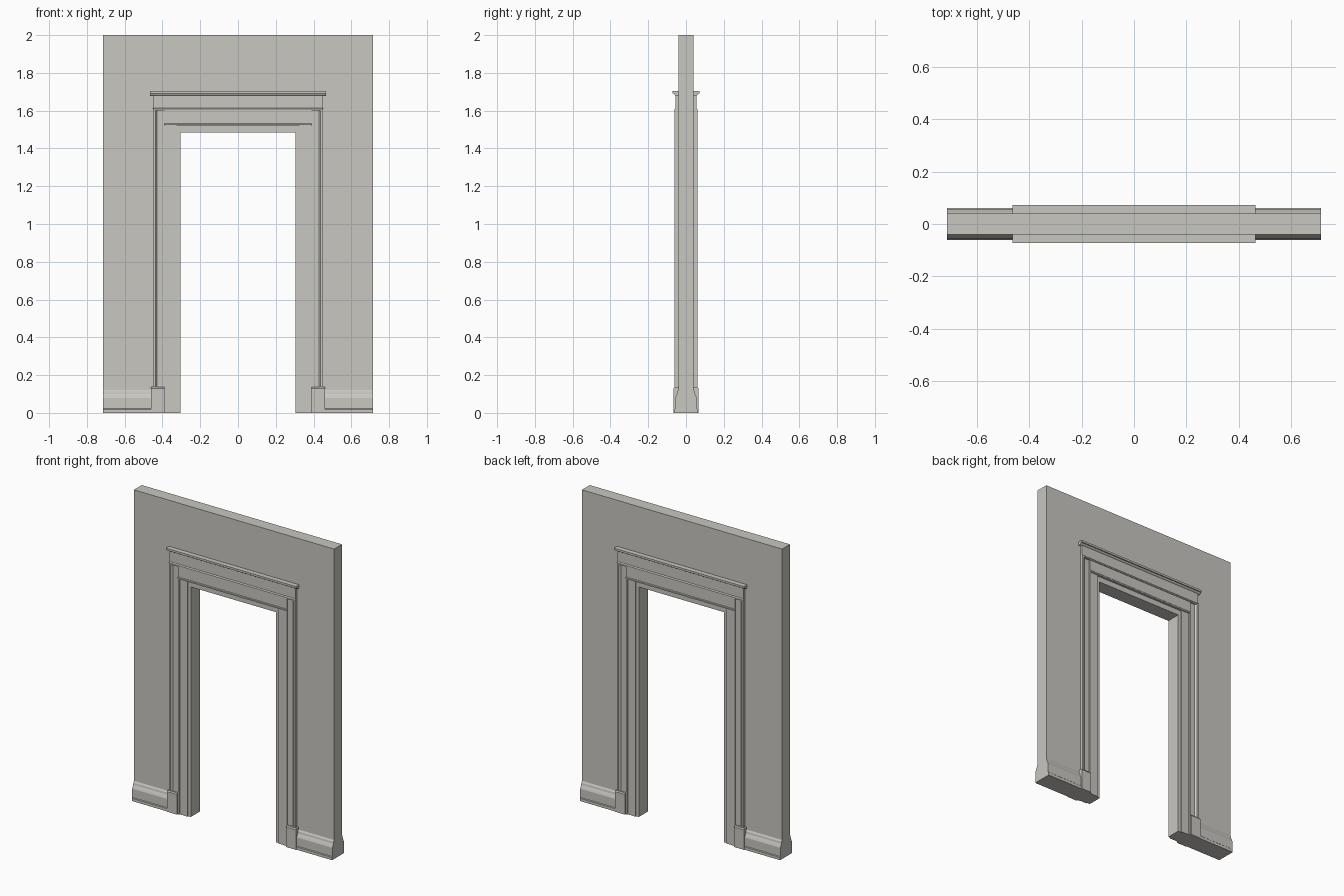
import bpy, bmesh
from mathutils import Vector

if "Cube" in bpy.data.objects:
    bpy.data.objects.remove(bpy.data.objects["Cube"], do_unlink=True)

stone = bpy.data.materials.new("warm pale grey")
stone.use_nodes = True
stone.diffuse_color = (0.58, 0.57, 0.53, 1)
stone.node_tree.nodes["Principled BSDF"].inputs["Base Color"].default_value = stone.diffuse_color

HALF, OPEN, TOP, FACE = 0.715, 0.305, 1.485, 0.04


def extrude(name, profile, axis, start, end):
    """Sweep a closed 2D profile along x, y or z."""
    place = {"x": lambda a, b, t: (t, a, b),
             "y": lambda a, b, t: (a, t, b),
             "z": lambda a, b, t: (a, b, t)}[axis]
    bm = bmesh.new()
    face = bm.faces.new([bm.verts.new(place(a, b, start)) for a, b in profile])
    geo = bmesh.ops.extrude_face_region(bm, geom=[face])["geom"]
    verts = [g for g in geo if isinstance(g, bmesh.types.BMVert)]
    bmesh.ops.translate(bm, verts=verts,
                        vec=Vector(place(0, 0, end - start)))
    bmesh.ops.recalc_face_normals(bm, faces=bm.faces)
    mesh = bpy.data.meshes.new(name)
    bm.to_mesh(mesh)
    bm.free()
    mesh.materials.append(stone)
    obj = bpy.data.objects.new(name, mesh)
    bpy.context.collection.objects.link(obj)
    return obj


# Wall with the doorway cut out of its outline
extrude("wall", [(-HALF, 0), (-OPEN, 0), (-OPEN, TOP), (OPEN, TOP),
                 (OPEN, 0), (HALF, 0), (HALF, 2), (-HALF, 2)],
        "y", -FACE, FACE)

# Moulding sections, as (offset, depth from wall centre)
casing = [(OPEN, 0.046), (0.325, 0.046), (0.325, 0.053), (0.378, 0.053),
          (0.378, 0.057), (0.39, 0.057), (0.39, 0.05), (0.428, 0.05),
          (0.434, 0.056), (0.438, 0.061), (0.45, 0.061)]
skirting = [(0.062, 0), (0.062, 0.018), (0.058, 0.022), (0.058, 0.078),
            (0.054, 0.088), (0.048, 0.1), (0.046, 0.112), (FACE, 0.122)]
frieze = [(0.061, 1.6), (0.061, 1.608), (0.055, 1.614), (0.055, 1.68)]
cornice = [(0.055, 1.68), (0.061, 1.684), (0.064, 1.69), (0.072, 1.69),
           (0.072, 1.703)]
lintel = [(0.046, TOP), (0.046, 1.52), (0.06, 1.52), (0.06, 1.528),
          (0.057, 1.532), (0.057, 1.6)]


def across(name, section, half, sy):
    """Horizontal moulding spanning the doorway on one face of the wall."""
    pts = [(sy * y, z) for y, z in section]
    pts = [(sy * FACE, section[0][1])] + pts + [(sy * FACE, section[-1][1])]
    extrude(name, pts, "x", -half, half)


for side, sy in (("front", -1), ("back", 1)):
    across(side + "_frieze", frieze, 0.45, sy)
    across(side + "_cornice", cornice, 0.465, sy)
    # Lintel: thin strip between the jambs and a raised band over them
    across(side + "_lintel_strip", lintel[:2], 0.325, sy)
    across(side + "_lintel_band", lintel[2:], 0.39, sy)

    for hand, sx in (("left", 1), ("right", -1)):
        tag = side + "_" + hand
        # Inner jamb runs to the floor, outer band rises from the plinth block
        inner = casing[:6]
        outer = casing[6:]
        for part, section, top in (("jamb", inner, 1.52),
                                   ("outer_casing", outer, 1.6)):
            pts = [(section[0][0], FACE)] + section + [(section[-1][0], FACE)]
            extrude(tag + "_" + part, [(sx * x, sy * y) for x, y in pts],
                    "z", 0, top)
        # Plinth block with a chamfered top edge
        plinth = [(FACE, 0), (0.066, 0), (0.066, 0.13), (0.061, 0.137), (FACE, 0.137)]
        extrude(tag + "_plinth", [(sy * y, z) for y, z in plinth],
                "x", sx * 0.39, sx * 0.46)
        # Skirting board out to the wall end
        extrude(tag + "_skirting",
                [(sy * y, z) for y, z in [(FACE, 0)] + skirting],
                "x", sx * 0.46, sx * HALF)
